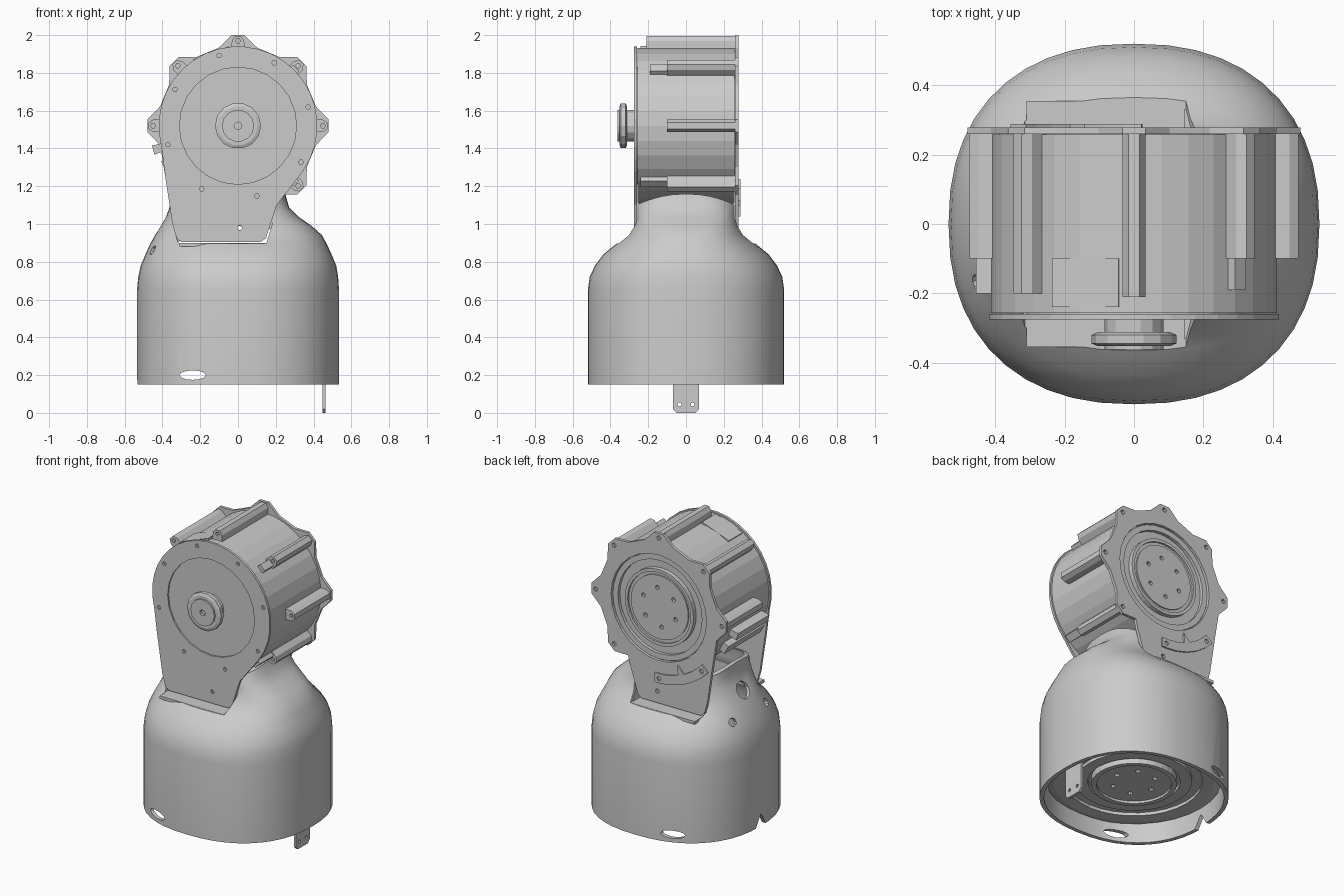
import bpy, bmesh
from math import sin, cos, pi, radians
from mathutils import Vector

if "Cube" in bpy.data.objects:
    bpy.data.objects.remove(bpy.data.objects["Cube"])

CZ = 1.52  # height of the drum axis


def finish(name, bm):
    bmesh.ops.recalc_face_normals(bm, faces=bm.faces)
    me = bpy.data.meshes.new(name)
    bm.to_mesh(me)
    bm.free()
    ob = bpy.data.objects.new(name, me)
    bpy.context.collection.objects.link(ob)
    return ob


def loft(name, rings, closed=False):
    bm = bmesh.new()
    vr = [[bm.verts.new(p) for p in r] for r in rings]
    n = len(vr[0])
    pairs = list(zip(vr, vr[1:])) + ([(vr[-1], vr[0])] if closed else [])
    for a, b in pairs:
        for i in range(n):
            j = (i + 1) % n
            bm.faces.new((a[i], a[j], b[j], b[i]))
    if not closed:
        bm.faces.new(vr[0])
        bm.faces.new(vr[-1])
    return finish(name, bm)


def prism(name, pts, y0, y1):
    return loft(name, [[(x, y, z) for x, z in pts] for y in (y0, y1)])


def lathe(name, prof, axis='Y', n=28, center=(0, 0, CZ)):
    cx, cy, cz = center
    ang = [2 * pi * i / n for i in range(n)]
    if axis == 'Y':
        rings = [[(cx + r * cos(a), h, cz + r * sin(a)) for a in ang] for r, h in prof]
    else:
        rings = [[(cx + r * cos(a), cy + r * sin(a), h) for a in ang] for r, h in prof]
    return loft(name, rings)


def polar(r, deg):
    return (r * cos(radians(deg)), CZ + r * sin(radians(deg)))


def rod(p, direction, r, length, n=10, flat=1.0):
    # cutter cylinder centred on p; flat squashes it in its second direction
    d = Vector(direction).normalized()
    u = d.cross(Vector((0, 0, 1))).normalized()
    v = u.cross(d)
    rings = [[Vector(p) + d * s * length / 2 + u * r * cos(2 * pi * i / n)
              + v * r * flat * sin(2 * pi * i / n) for i in range(n)] for s in (-1, 1)]
    return loft("cutter", rings)


def cut(ob, cutters):
    for c in cutters:
        c.hide_render = True
        m = ob.modifiers.new("cut", 'BOOLEAN')
        m.operation, m.solver, m.object = 'DIFFERENCE', 'EXACT', c
    me = bpy.data.meshes.new_from_object(ob.evaluated_get(bpy.context.evaluated_depsgraph_get()))
    ob.modifiers.clear()
    ob.data = me
    for c in cutters:
        bpy.data.objects.remove(c)


# Base shell: (z, left, right, half depth, squareness), hollow with a thin wall
sections = [(.15, .535, .535, .52, 2.3), (.65, .535, .535, .52, 2.3), (.72, .528, .53, .51, 2.3),
            (.78, .515, .52, .482, 2.3), (.84, .49, .495, .437, 2.3), (.89, .467, .472, .375, 2.4),
            (.94, .44, .445, .312, 2.6), (.99, .41, .39, .28, 3), (1.04, .38, .318, .272, 3.2),
            (1.09, .362, .27, .274, 3.2), (1.16, .36, .25, .265, 3.2)]


def section(z, xl, xr, hy, e, inset):
    pts = []
    for i in range(44):
        c, s = cos(2 * pi * i / 44), sin(2 * pi * i / 44)
        x = (1 if c > 0 else -1) * abs(c) ** (2 / e) * ((xr if c > 0 else xl) - inset)
        y = (1 if s > 0 else -1) * abs(s) ** (2 / e) * (hy - inset)
        pts.append((x, y, z - (.06 * (abs(y) / hy) ** 2 if z > 1.1 else 0)))
    return pts


shell = loft("base_shell", [section(*s, 0) for s in sections]
             + [section(*s, .025) for s in reversed(sections)], closed=True)
pocket = [(-.315, .898), (.15, .898), (.212, 1.1), (.3, 1.3), (-.41, 1.3), (-.355, 1.0)]
cutters = [prism("cutter", pocket, s * .6, s * .256) for s in (-1, 1)]
for s in (-1, 1):
    cutters.append(rod((-.24, s * .48, .2), (0, 1, 0), .07, .25, 12, .36))   # rim ovals
    cutters.append(rod((-.45, s * .17, .86), (-1, s * .3, .5), .026, .2))    # side screws
cutters.append(rod((-.4, 0, .99), (-1, 0, .45), .055, .2, 12))               # cable hole
cutters.append(rod((-.53, 0, .15), (1, 0, 0), .05, .2, 4, 1.6))              # rim notch
cut(shell, cutters)

# Ledges under the two plates
for s, side in ((-1, "front"), (1, "back")):
    prism_pts = [(-.31, .88), (.145, .88), (.145, .899), (-.31, .899)]
    prism(side + "_ledge", prism_pts, s * .25, s * .355)

# Lower motor face inside the shell
motor = lathe("lower_motor_face", [(.512, .4), (.512, .27), (.47, .26), (.40, .26), (.40, .28), (.34, .28),
              (.34, .26), (.27, .26), (.27, .285), (.25, .285), (.25, .24), (.22, .24),
              (.22, .255), (.04, .255)], 'Z', 32)
cut(motor, [rod((.13 * cos(k * pi / 3), .13 * sin(k * pi / 3), .25), (0, .001, 1), .016, .06, 8)
            for k in range(6)])

# Hanging tab with two holes
ty = [(-.07, .3), (-.07, .02), (-.05, 0), (.05, 0), (.07, .02), (.07, .3)]
tab = loft("mounting_tab", [[(x, y, z) for y, z in ty] for x in (.447, .463)])
cut(tab, [rod((.455, s * .035, .045), (1, 0, 0), .011, .1, 8) for s in (-1, 1)])

# Drum body; the back end has turned rings and six bolt holes
drum = lathe("motor_drum", [(.30, -.257), (.412, -.257), (.412, .258), (.335, .258), (.335, .266), (.30, .266),
             (.30, .245), (.245, .245), (.245, .274), (.225, .274), (.225, .262),
             (.205, .262), (.205, .27), (.04, .27)], n=32)
cut(drum, [rod((.125 * cos(k * pi / 3 + .4), .27, CZ + .125 * sin(k * pi / 3 + .4)), (0, 1, 0), .014, .06, 8)
           for k in range(6)])

# Front plate with round window
leg_left = [(-.385, 1.25), (-.347, 1.0), (-.325, .925), (-.30, .905)]
leg_right = [(.12, .905), (.148, .925), (.205, 1.1)]
outline = [polar(.42, a) for a in range(-35, 205, 10)] + leg_left + leg_right
front = prism("front_plate", outline, -.275, -.259)
bolts = [polar(.385, 15 + 45 * k) for k in range(8)] + [(.01, .98)]
cut(front, [rod((0, -.27, CZ), (0, 1, 0), .31, .1, 24)]
    + [rod((x, -.27, z), (0, 1, 0), .013, .1, 6) for x, z in bolts])
lathe("front_cover", [(.312, -.25), (.312, -.265), (.03, -.265)], n=24)

# Output hub
hub = lathe("output_hub", [(.085, -.26), (.085, -.312), (.105, -.312), (.122, -.32), (.122, -.345),
            (.105, -.352), (.085, -.352), (.085, -.362), (.03, -.362)], n=14)
cut(hub, [rod((0, -.36, CZ), (0, 1, 0), .02, .04, 8)])

# Back plate with bolt lobes
lobes = [-45, 0, 45, 90, 135, 180]
outline = [polar(r, a + d) for a in lobes for d, r in ((-14, .425), (-4, .481), (4, .481), (14, .425))]
back = prism("back_plate", outline + leg_left + leg_right, .259, .278)
cut(back, [rod((0, .27, CZ), (0, 1, 0), .34, .1, 28)]
    + [rod((x, .27, z), (0, 1, 0), .015, .1, 6)
       for x, z in [polar(.45, a) for a in lobes] + [(.01, .98)]])

# Curved clamp strip on the back plate
strip = ([polar(.48, a) for a in (222, 230, 240, 250, 260, 268, 273)]
         + [polar(.42, a) for a in (273, 266, 258, 250)] + [polar(.36, 247)]
         + [polar(.42, a) for a in (244, 236, 228, 222)])
clamp = prism("clamp_strip", strip, .276, .288)
cut(clamp, [rod((x, .285, z), (0, 1, 0), .015, .1, 6) for x, z in (polar(.45, 226), polar(.45, 269))])

# Bolt posts along the drum, some with a thinner front rib
for a, end in zip(lobes, (-.1, -.1, -.1, -.21, -.2, -.1)):
    post = prism("bolt_post", [polar(.39, a - 5), polar(.45, a - 4.2), polar(.475, a - 2),
                 polar(.475, a + 2), polar(.45, a + 4.2), polar(.39, a + 5)], end, .26)
    x, z = polar(.45, a)
    cut(post, [rod((x, end, z), (0, 1, 0), .013, .1, 6)])
    if a in (-45, 45):
        prism("post_rib", [polar(.39, a - 4), polar(.435, a - 3), polar(.435, a + 3), polar(.39, a + 4)],
              -.19 if a > 0 else -.24, end + .01)

# Raised pads on the drum wall
def pad(name, a0, a1, r, y0, y1):
    prism(name, [polar(.38, a0), polar(r, a0), polar(r, a1), polar(.38, a1)], y0, y1)


pad("top_pad", 96, 124, .424, -.24, -.1)
pad("side_fin_upper", 193, 199, .468, -.2, .12)
pad("side_fin_lower", 205, 213, .45, -.22, .15)

# Smooth the rounded shell, keep creases sharp
bpy.ops.object.select_all(action='DESELECT')
shell.select_set(True)
bpy.context.view_layer.objects.active = shell
bpy.ops.object.shade_smooth_by_angle(angle=radians(30))
